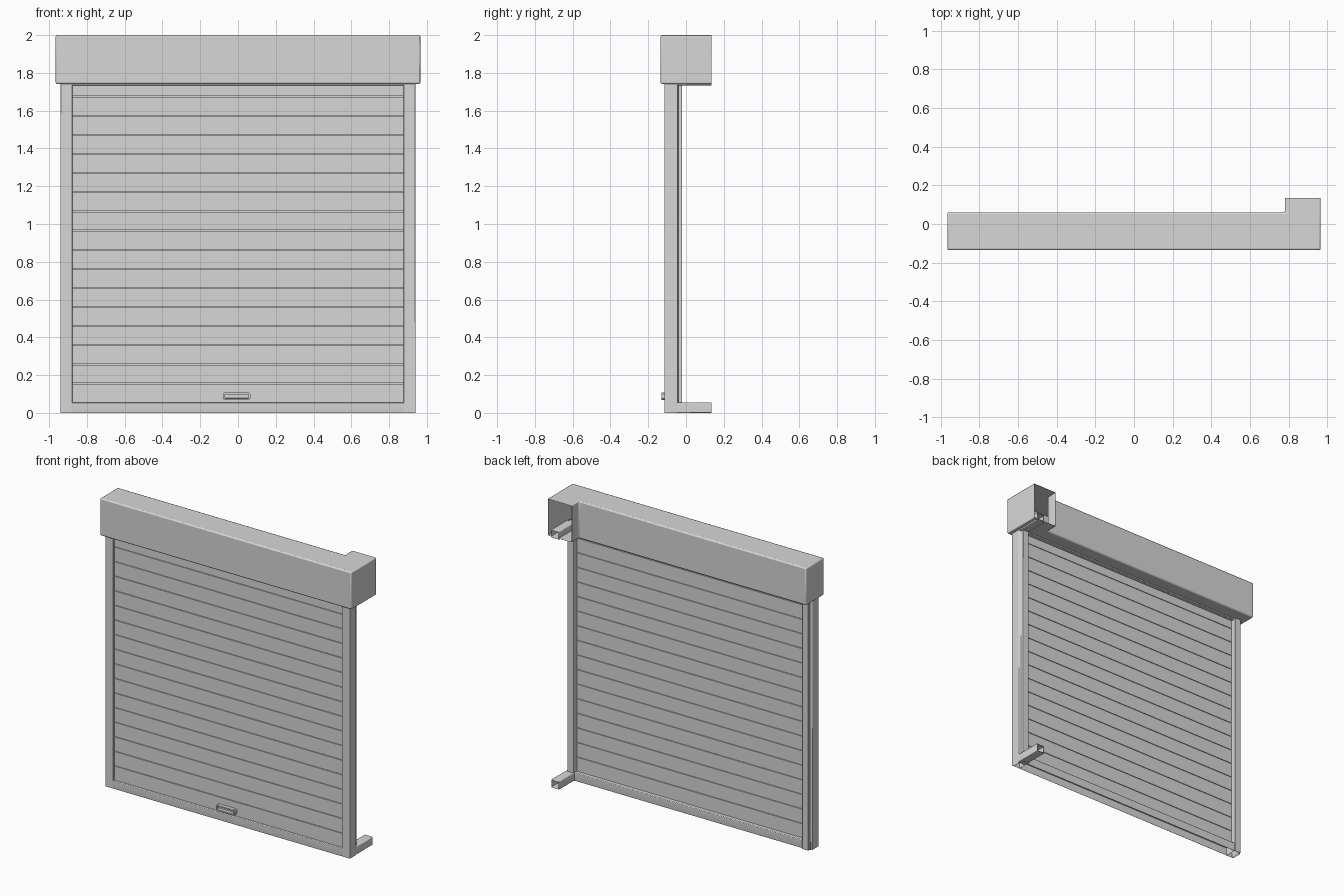
import bpy, bmesh

cube = bpy.data.objects.get("Cube")
if cube:
    bpy.data.objects.remove(cube, do_unlink=True)

COLOUR = (0.68, 0.68, 0.68, 1)
grey = bpy.data.materials.new("light grey metal")
grey.use_nodes = True
grey.diffuse_color = COLOUR
grey.node_tree.nodes["Principled BSDF"].inputs["Base Color"].default_value = COLOUR


def prism(name, profile, low, high, axis, open_end=None, bevel=0.005, wall=0):
    """Extrude a profile along an axis; open_end drops faces lying on (axis, value)."""
    bm = bmesh.new()

    def place(p, t):
        co = list(p)
        co.insert(axis, t)
        return co

    a = [bm.verts.new(place(p, low)) for p in profile]
    b = [bm.verts.new(place(p, high)) for p in profile]
    bm.faces.new(a)
    bm.faces.new(b)
    for i in range(len(a)):
        j = (i + 1) % len(a)
        bm.faces.new((a[i], a[j], b[j], b[i]))
    bmesh.ops.recalc_face_normals(bm, faces=bm.faces)
    if open_end:
        k, value = open_end
        gone = [f for f in bm.faces if all(abs(v.co[k] - value) < 1e-5 for v in f.verts)]
        bmesh.ops.delete(bm, geom=gone, context='FACES')
    mesh = bpy.data.meshes.new(name)
    bm.to_mesh(mesh)
    bm.free()
    ob = bpy.data.objects.new(name, mesh)
    bpy.context.collection.objects.link(ob)
    mesh.materials.append(grey)
    bpy.ops.object.select_all(action='DESELECT')
    bpy.context.view_layer.objects.active = ob
    ob.select_set(True)
    bpy.ops.object.shade_smooth_by_angle()
    if bevel:
        m = ob.modifiers.new("soft edges", 'BEVEL')
        m.width, m.segments, m.limit_method = bevel, 2, 'ANGLE'
    if wall:
        m = ob.modifiers.new("wall", 'SOLIDIFY')
        m.thickness, m.offset = wall, -1
    if bevel:
        m = ob.modifiers.new("flat face shading", 'WEIGHTED_NORMAL')
        m.keep_sharp = True
    return ob


def rect(a0, a1, b0, b1):
    return [(a0, b0), (a1, b0), (a1, b1), (a0, b1)]


OUT, IN = 0.94, 0.877
FRONT, BACK, END = -0.115, -0.02, 0.135
WALL = 0.006

# Roller housing: L-shaped shell, open at the end of its short return
housing = [(-0.965, -0.135), (0.965, -0.135), (0.965, END),
           (0.78, END), (0.78, 0.06), (-0.965, 0.06)]
prism("roller_housing", housing, 1.741, 2, 2, (1, END), 0.008, WALL)

# Hollow side rails with a slimmer rear lip, open at the foot
for side, name in ((1, "left"), (-1, "right")):
    section = [(IN, FRONT), (OUT, FRONT), (OUT, -0.045), (0.925, -0.04),
               (0.925, BACK), (IN, BACK)]
    prism(name + "_side_rail", [(x * side, y) for x, y in section], 0, 1.77, 2,
          (2, 0), 0.003, WALL)

# Sill and head channels, each with a hollow return arm at the left side
for name, z0, z1, opening in (("sill", 0, 0.056, 0), ("head", 1.734, 1.79, 1.79)):
    prism(name + "_channel", rect(FRONT, -0.03, z0, z1), -0.93, 0.93, 0,
          (2, opening), 0.004, WALL)
    prism(name + "_return_arm", rect(IN, OUT, z0, z1), -0.06, END, 1, (1, END), 0.005, WALL)

# Slatted curtain: one stepped section with narrow grooves on both faces
PITCH, GROOVE, DEPTH = 0.1013, 0.002, 0.016
F, B = -0.104, -0.056
front, back = [], []
z = 0.05
seams = [0.155 + PITCH * i for i in range(16)]
for z1 in seams + [1.76]:
    last = z1 > 1.75
    top = z1 if last else z1 - GROOVE
    front += [(F, z), (F, top)]
    back += [(B, z), (B, top)]
    if not last:
        z = z1 + GROOVE
        front += [(F + DEPTH, top), (F + DEPTH, z)]
        back += [(B - DEPTH, top), (B - DEPTH, z)]
prism("slat_curtain", front + back[::-1], -0.885, 0.885, 0, bevel=0)

# Handle: small plate with clipped corners and a finger recess
X0, X1, Z0, Z1, C = -0.08, 0.065, 0.068, 0.107, 0.007
plate = [(X0 + C, Z0), (X1 - C, Z0), (X1, Z0 + C), (X1, Z1 - C),
         (X1 - C, Z1), (X0 + C, Z1), (X0, Z1 - C), (X0, Z0 + C)]
handle = prism("pull_handle", plate, -0.129, F + 0.002, 1, bevel=0)
bm = bmesh.new()
bm.from_mesh(handle.data)
face = min(bm.faces, key=lambda f: f.calc_center_median().y)
for inset, push in ((0.01, 0), (0.0005, 0.022)):
    bmesh.ops.inset_region(bm, faces=[face], thickness=inset)
    bmesh.ops.translate(bm, verts=face.verts, vec=(0, push, 0))
bm.to_mesh(handle.data)
bm.free()
